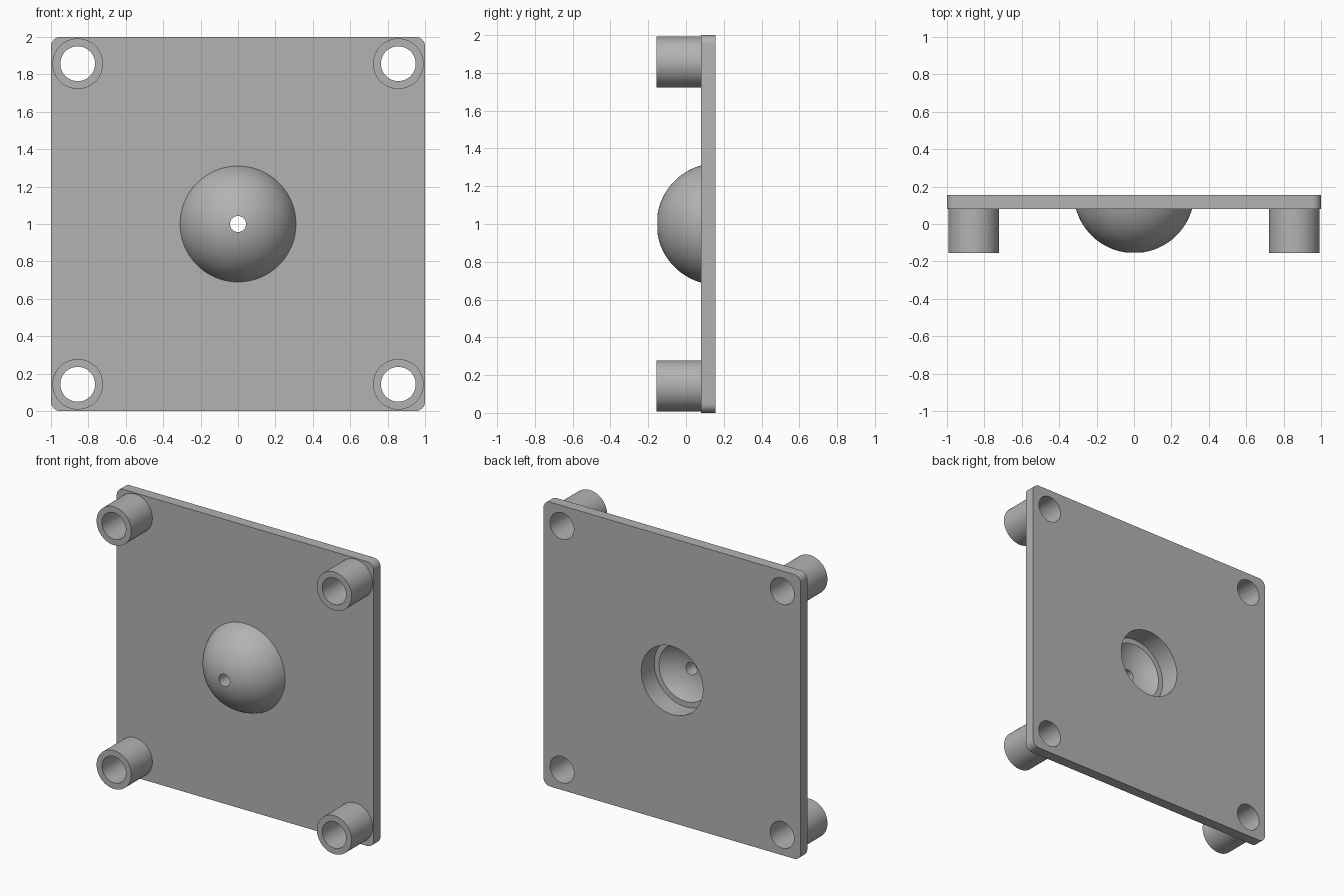
import bpy, bmesh, math
from mathutils import Matrix

cube = bpy.data.objects.get("Cube")
if cube:
    bpy.data.objects.remove(cube, do_unlink=True)

SEG = 72
FRONT, FACE, BACK = -0.155, 0.08, 0.155   # y of boss tips, plate front, plate back
MID = 1.0                                  # height of the plate centre
CORNERS = [(sx * 0.857, MID + sz * 0.857) for sx in (-1, 1) for sz in (-1, 1)]
BOSS_R, SCREW_R, PORT_R, PIN_R = 0.135, 0.093, 0.24, 0.043

grey = bpy.data.materials.new("plain grey")
grey.use_nodes = True
grey.diffuse_color = (0.45, 0.45, 0.45, 1)
grey.node_tree.nodes["Principled BSDF"].inputs["Base Color"].default_value = grey.diffuse_color


def finish(name, bm):
    bmesh.ops.recalc_face_normals(bm, faces=bm.faces[:])
    mesh = bpy.data.meshes.new(name)
    bm.to_mesh(mesh)
    bm.free()
    mesh.materials.append(grey)
    ob = bpy.data.objects.new(name, mesh)
    bpy.context.collection.objects.link(ob)
    return ob


def smooth(ob):
    bpy.ops.object.select_all(action='DESELECT')
    ob.select_set(True)
    bpy.context.view_layer.objects.active = ob
    bpy.ops.object.shade_smooth_by_angle(angle=math.radians(30))


def lathe(name, profile, x, z):
    """Turn a closed (radius, y) profile around an axis along y."""
    bm = bmesh.new()
    rings = []
    for i in range(SEG):
        a = math.tau * i / SEG
        rings.append([bm.verts.new((x + r * math.cos(a), y, z + r * math.sin(a)))
                      for r, y in profile])
    n = len(profile)
    for i in range(SEG):
        p, q = rings[i], rings[(i + 1) % SEG]
        for j in range(n):
            k = (j + 1) % n
            bm.faces.new((p[j], p[k], q[k], q[j]))
    return finish(name, bm)


def cap(radius, apex, rim_y, steps=20):
    """Spherical arc from the pinhole edge out to the rim plane."""
    centre = apex + radius
    start = math.asin(PIN_R / radius)
    end = math.acos((centre - rim_y) / radius)
    angles = [start + (end - start) * i / steps for i in range(steps + 1)]
    return [(radius * math.sin(a), centre - radius * math.cos(a)) for a in angles]


# Plate with rounded corners
bm = bmesh.new()
bmesh.ops.create_cube(bm, size=1, matrix=Matrix.Translation((0, (FACE + BACK) / 2, MID))
                      @ Matrix.Diagonal((2, BACK - FACE, 2, 1)))
edges = [e for e in bm.edges if abs(e.verts[0].co.y - e.verts[1].co.y) > 0.01]
bmesh.ops.bevel(bm, geom=edges, offset=0.05, segments=8, profile=0.5, affect='EDGES')
plate = finish("plate", bm)

# Cutter for the screw holes and the central port
bm = bmesh.new()
for x, z, r in [(x, z, SCREW_R) for x, z in CORNERS] + [(0, MID, PORT_R)]:
    bmesh.ops.create_cone(bm, cap_ends=True, segments=SEG, radius1=r, radius2=r, depth=0.4,
                          matrix=Matrix.Translation((0 + x, BACK, z))
                          @ Matrix.Rotation(math.pi / 2, 4, 'X'))
cutter = finish("hole_cutter", bm)
cutter.hide_render = True
mod = plate.modifiers.new("holes", 'BOOLEAN')
mod.operation = 'DIFFERENCE'
mod.solver = 'EXACT'
mod.object = cutter
bpy.context.view_layer.objects.active = plate
bpy.ops.object.modifier_apply(modifier=mod.name)
bpy.data.objects.remove(cutter, do_unlink=True)
smooth(plate)

# Hollow corner bosses
for x, z in CORNERS:
    name = ("upper" if z > MID else "lower") + ("_left" if x > 0 else "_right") + "_boss"
    smooth(lathe(name, [(SCREW_R, FRONT), (BOSS_R, FRONT), (BOSS_R, FACE), (SCREW_R, FACE)], x, z))

# Dome shell: outer cap, stepped port, inner cap and pinhole
LEDGE = 0.01
outer = cap(0.322, FRONT, FACE)
inner = cap(0.32, -0.062, LEDGE)
smooth(lathe("dome", outer + [(PORT_R, FACE), (PORT_R, LEDGE)] + inner[::-1], 0, MID))
